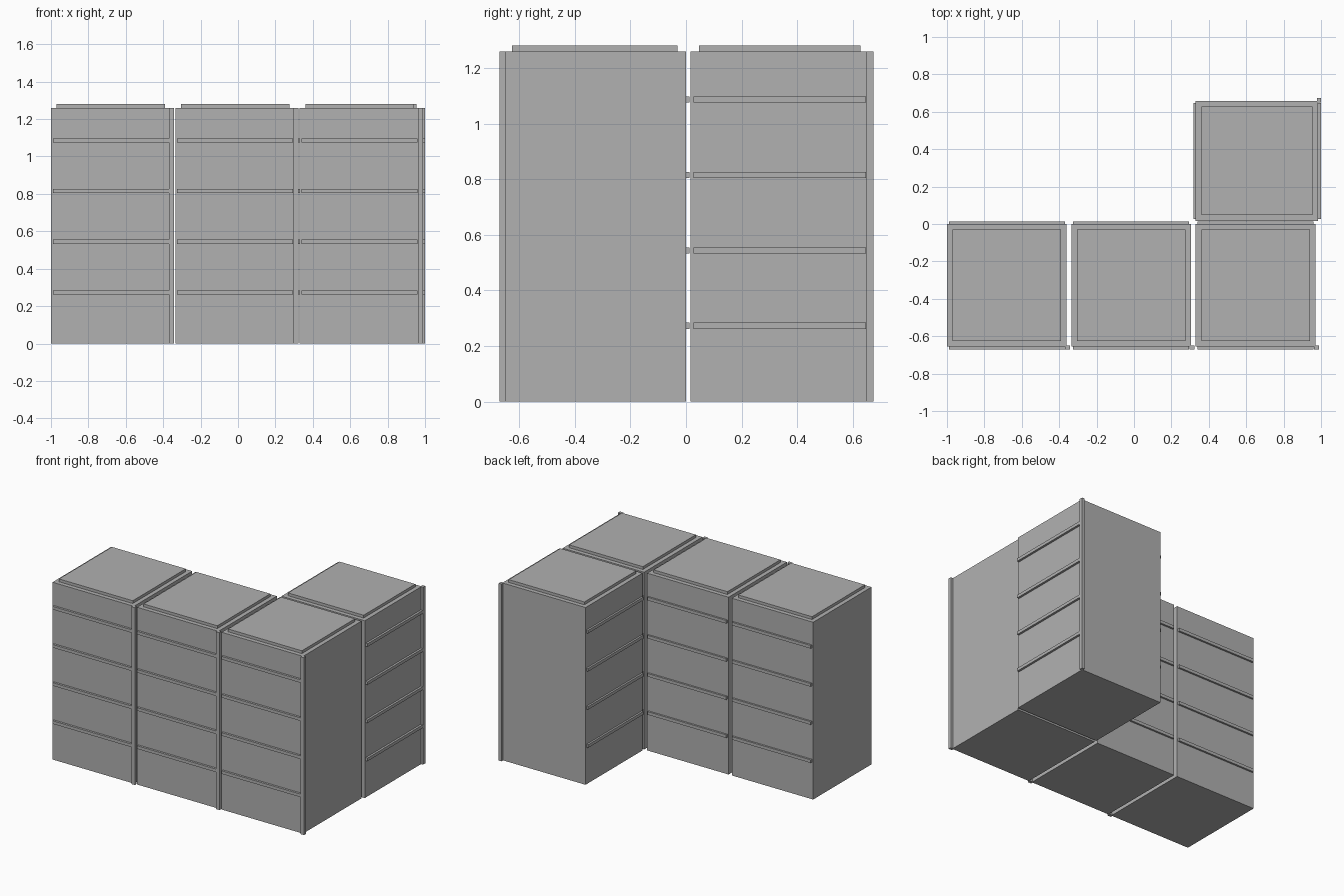
import bpy
import math
from mathutils import Matrix, Vector

cube = bpy.data.objects.get("Cube")
if cube:
    bpy.data.objects.remove(cube, do_unlink=True)

# Single brushed steel colour
steel = bpy.data.materials.new("steel_grey")
steel.use_nodes = True
colour = (0.44, 0.44, 0.44, 1)
steel.diffuse_color = colour
steel.node_tree.nodes["Principled BSDF"].inputs["Base Color"].default_value = colour

WIDTH, DEPTH, HEIGHT = 0.64, 0.655, 1.26
LIP = 0.015          # how far rails and post stand proud
RAIL_HEIGHT = 0.022
RAIL_LEVELS = [0.273 + 0.271 * i for i in range(4)]


def box(name, low, high, place):
    """Box between two corners of the cabinet's own frame, then placed."""
    low, high = Vector(low), Vector(high)
    bpy.ops.mesh.primitive_cube_add(size=1)
    part = bpy.context.object
    part.name = name
    part.data.transform(place @ Matrix.Translation((low + high) / 2)
                        @ Matrix.Diagonal((*(high - low), 1)))
    part.data.materials.append(steel)


def cabinet(label, x, y, turn=0):
    """Drawer cabinet; the given point is its front left bottom corner."""
    place = Matrix.Translation((x, y, 0)) @ Matrix.Rotation(math.radians(turn), 4, 'Z')
    box(f"{label}_body", (0, 0, 0), (WIDTH, DEPTH, HEIGHT), place)
    # Raised top panel
    box(f"{label}_top_panel", (0.03, 0.03, HEIGHT),
        (WIDTH - 0.03, DEPTH - 0.03, HEIGHT + 0.02), place)
    # Vertical locking bar beside the drawers
    box(f"{label}_locking_bar", (WIDTH - 0.008, -LIP, 0), (WIDTH + 0.018, 0.006, HEIGHT), place)
    # Horizontal drawer rails, front and back
    for i, z in enumerate(RAIL_LEVELS):
        for side, near, far in (("front", -LIP, 0), ("back", DEPTH, DEPTH + 0.013)):
            box(f"{label}_{side}_rail_{i + 1}", (0.01, near, z - RAIL_HEIGHT / 2),
                (WIDTH - 0.01, far, z + RAIL_HEIGHT / 2), place)


# Row of three, and one turned sideways behind the end of the row
for n in range(3):
    cabinet(f"row_cabinet_{n + 1}", -1 + 0.665 * n, -0.655)
cabinet("corner_cabinet", 0.985, 0.017, 90)
